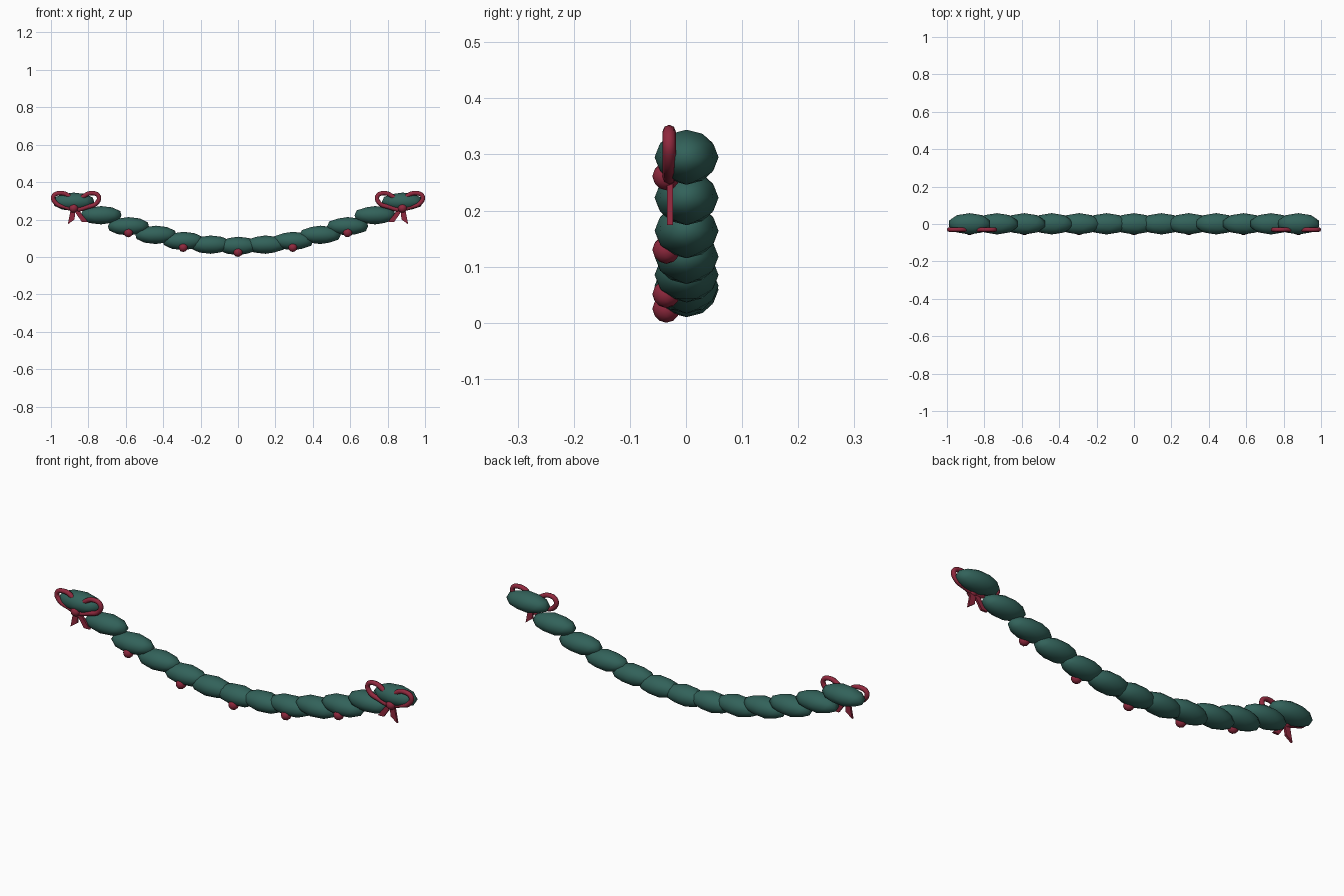
import bpy
import bmesh
from mathutils import Matrix

cube = bpy.data.objects.get("Cube")
if cube:
    bpy.data.objects.remove(cube, do_unlink=True)


def material(name, color):
    mat = bpy.data.materials.new(name)
    mat.use_nodes = True
    mat.diffuse_color = color
    mat.node_tree.nodes["Principled BSDF"].inputs["Base Color"].default_value = color
    return mat


green = material("pine green", (0.032, 0.122, 0.102, 1))
red = material("ribbon red", (0.28, 0.022, 0.048, 1))


def add(name, data, mat):
    obj = bpy.data.objects.new(name, data)
    bpy.context.collection.objects.link(obj)
    data.materials.append(mat)
    return obj


def ball(name, center, radii, mat):
    bm = bmesh.new()
    bmesh.ops.create_icosphere(bm, subdivisions=2, radius=1)
    bmesh.ops.transform(bm, matrix=Matrix.Diagonal((*radii, 1)), verts=bm.verts)
    for face in bm.faces:
        face.smooth = True
    mesh = bpy.data.meshes.new(name)
    bm.to_mesh(mesh)
    bm.free()
    add(name, mesh, mat).location = center


def ribbon_loop(name, points, side):
    curve = bpy.data.curves.new(name, "CURVE")
    curve.dimensions = "3D"
    curve.bevel_depth = 0.0118
    curve.bevel_resolution = 2
    curve.resolution_u = 5
    spline = curve.splines.new("BEZIER")
    spline.bezier_points.add(len(points) - 1)
    for bp, (x, z) in zip(spline.bezier_points, points):
        bp.co = (x * side, -0.03, z)
        bp.handle_left_type = bp.handle_right_type = "AUTO"
    spline.use_cyclic_u = True
    add(name, curve, red)


def ribbon_tail(name, outline, side):
    bm = bmesh.new()
    face = bm.faces.new([bm.verts.new((x * side, -0.034, z)) for x, z in outline])
    ext = bmesh.ops.extrude_face_region(bm, geom=[face])["geom"]
    moved = [v for v in ext if isinstance(v, bmesh.types.BMVert)]
    bmesh.ops.translate(bm, verts=moved, vec=(0, 0.011, 0))
    bmesh.ops.recalc_face_normals(bm, faces=bm.faces)
    mesh = bpy.data.meshes.new(name)
    bm.to_mesh(mesh)
    bm.free()
    add(name, mesh, red)


# Sagging chain of foliage tufts, with a berry under every second one
for i in range(-6, 7):
    x = i * 0.1465
    z = 0.059 + 0.236 * (i / 6) ** 2
    ball("foliage_tuft", (x, 0.001, z), (0.115, 0.057, 0.049), green)
    if i % 2 == 0:
        name = "bow_knot" if abs(i) == 6 else "berry"
        ball(name, (x, -0.035, z - 0.034), (0.025, 0.025, 0.025), red)

# Bows at both ends: two loops and two tails each
outer_loop = [(0.878, 0.266), (0.905, 0.325), (0.95, 0.341),
              (0.987, 0.324), (0.976, 0.29), (0.93, 0.269)]
inner_loop = [(0.876, 0.266), (0.83, 0.32), (0.78, 0.341),
              (0.745, 0.324), (0.754, 0.29), (0.80, 0.269)]
outer_tail = [(0.893, 0.262), (0.868, 0.262), (0.874, 0.2), (0.91, 0.174)]
inner_tail = [(0.887, 0.262), (0.86, 0.262), (0.803, 0.187), (0.835, 0.187)]
for label, side in (("left", 1), ("right", -1)):
    ribbon_loop(f"{label}_bow_outer_loop", outer_loop, side)
    ribbon_loop(f"{label}_bow_inner_loop", inner_loop, side)
    ribbon_tail(f"{label}_bow_outer_tail", outer_tail, side)
    ribbon_tail(f"{label}_bow_inner_tail", inner_tail, side)
